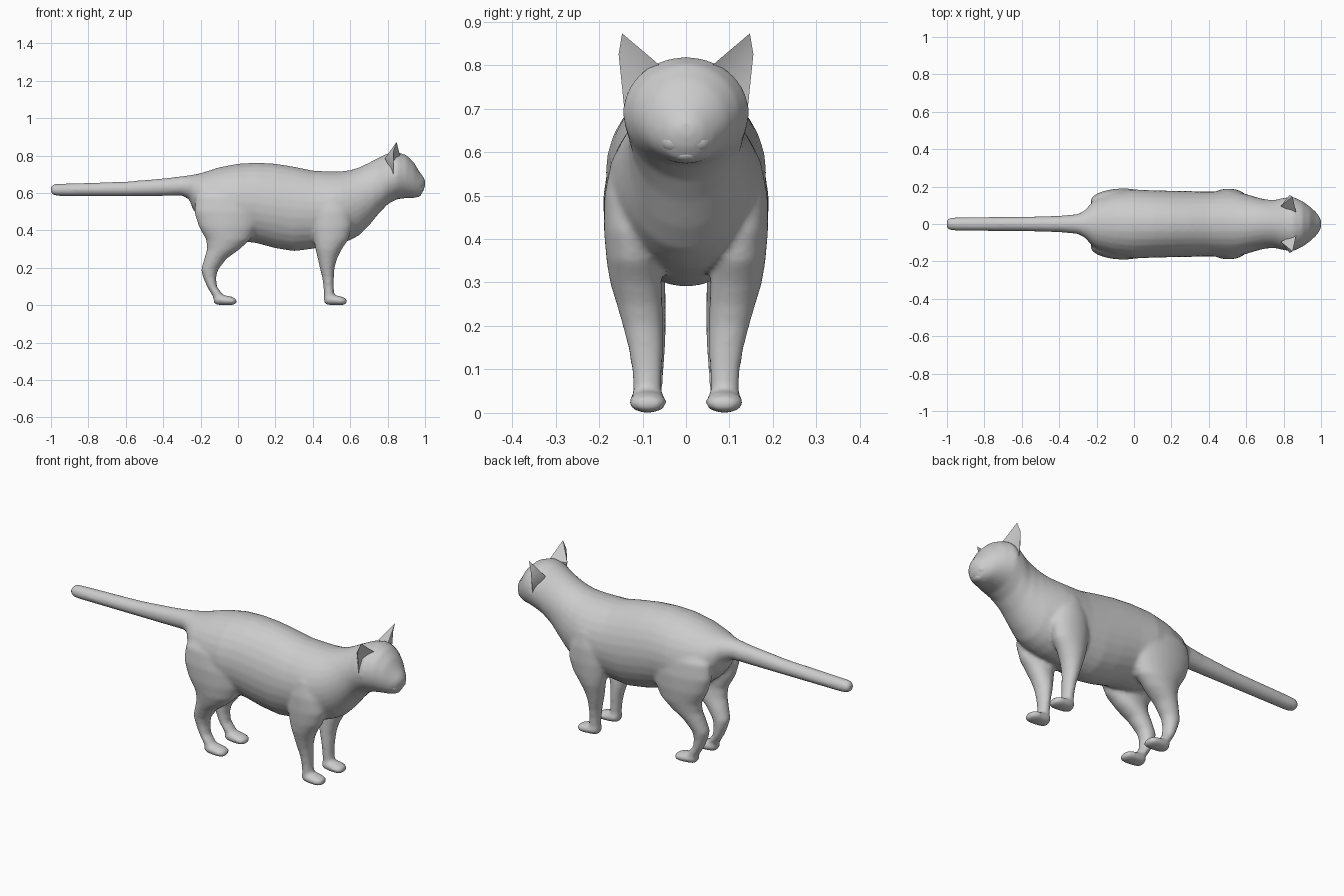
import bpy, bmesh, math
from mathutils import Vector

if "Cube" in bpy.data.objects:
    bpy.data.objects.remove(bpy.data.objects["Cube"])

N = 28  # points per cross-section


def loft(bm, rings):
    """Skin a closed tube through rings of points and cap both ends."""
    loops = [[bm.verts.new(p) for p in ring] for ring in rings]
    faces = []
    for a, b in zip(loops, loops[1:]):
        for i in range(N):
            j = (i + 1) % N
            faces.append(bm.faces.new((a[i], a[j], b[j], b[i])))
    faces.append(bm.faces.new(loops[0][::-1]))
    faces.append(bm.faces.new(loops[-1]))
    bmesh.ops.recalc_face_normals(bm, faces=faces)


def circle():
    return [(math.cos(2 * math.pi * i / N), math.sin(2 * math.pi * i / N)) for i in range(N)]


def ring_x(x, top, bottom, half_w, y=0.0):
    zc, h = (top + bottom) / 2, (top - bottom) / 2
    return [(x, y + half_w * c, zc + h * s) for c, s in circle()]


def ring_z(z, x0, x1, y0, y1, side):
    return [((x0 + x1) / 2 + (x1 - x0) / 2 * c,
             side * ((y0 + y1) / 2 + (y1 - y0) / 2 * s), z) for c, s in circle()]


def make_object(name, bm):
    mesh = bpy.data.meshes.new(name)
    bm.to_mesh(mesh)
    bm.free()
    ob = bpy.data.objects.new(name, mesh)
    bpy.context.collection.objects.link(ob)
    return ob


def smooth(ob, angle):
    bpy.ops.object.select_all(action='DESELECT')
    ob.select_set(True)
    bpy.context.view_layer.objects.active = ob
    bpy.ops.object.shade_smooth_by_angle(angle=math.radians(angle))


# tail, trunk, neck and head: x, top, bottom, half width
trunk = [
    (-1.0, .635, .598, .02), (-.985, .648, .587, .033), (-.95, .65, .584, .036),
    (-.6, .661, .584, .038), (-.4, .678, .585, .044), (-.3, .69, .587, .053),
    (-.26, .695, .565, .075), (-.24, .698, .51, .10), (-.2, .706, .46, .135),
    (-.1, .738, .38, .172), (0, .757, .345, .185), (.1, .763, .332, .18),
    (.2, .757, .305, .178), (.3, .741, .289, .176), (.4, .72, .302, .174),
    (.5, .715, .32, .178), (.55, .716, .33, .174), (.6, .722, .348, .16),
    (.65, .738, .375, .145), (.7, .762, .425, .132), (.75, .788, .487, .128),
    (.8, .812, .54, .14), (.85, .82, .567, .146), (.9, .803, .573, .122),
    (.94, .765, .573, .094), (.97, .715, .58, .066), (.99, .688, .608, .043),
    (1.0, .668, .635, .02)]

# legs: z, back x, front x, inner y, outer y
front_leg = [
    (.02, .465, .515, .06, .12), (.05, .46, .515, .056, .122), (.1, .457, .512, .054, .125),
    (.15, .45, .513, .053, .133), (.2, .437, .516, .053, .146), (.25, .426, .53, .054, .16),
    (.3, .414, .555, .056, .175), (.35, .405, .59, .06, .183), (.42, .40, .61, .07, .189),
    (.5, .41, .6, .08, .188), (.58, .44, .57, .08, .172), (.63, .47, .54, .09, .14)]
hind_leg = [
    (.02, -.11, -.05, .06, .12), (.05, -.137, -.075, .055, .122), (.1, -.166, -.113, .05, .122),
    (.15, -.187, -.117, .047, .125), (.19, -.198, -.106, .046, .132), (.25, -.18, -.06, .046, .15),
    (.3, -.166, .01, .047, .167), (.35, -.17, .065, .05, .18), (.42, -.21, .10, .05, .189),
    (.5, -.235, .12, .05, .19), (.58, -.225, .09, .06, .178), (.65, -.15, .03, .07, .14)]

# paws: offset from heel, top, bottom, half width
paw = [(0, .05, .012, .022), (.015, .06, .002, .036), (.05, .055, 0, .042),
       (.09, .048, 0, .044), (.112, .04, .003, .036), (.122, .032, .01, .02)]

bm = bmesh.new()
loft(bm, [ring_x(*r) for r in trunk])
for side in (-1, 1):
    for leg, heel in ((front_leg, .46), (hind_leg, -.13)):
        loft(bm, [ring_z(*r, side) for r in leg])
        loft(bm, [ring_x(heel + d, t, b, w, side * .088) for d, t, b, w in paw])
body = make_object("cat_body", bm)

# blend the overlapping volumes into one smooth skin
rem = body.modifiers.new("Blend", 'REMESH')
rem.mode = 'VOXEL'
rem.voxel_size = .009
rem.use_smooth_shade = True
sm = body.modifiers.new("Soften", 'SMOOTH')
sm.factor = .5
sm.iterations = 8

# ears: hollow-fronted pyramids
inner, outer, rim, tip, back, hollow, root = range(7)
ear_pts = [(.868, .055, .795), (.83, .142, .70), (.832, .155, .825), (.848, .147, .873),
           (.785, .095, .785), (.832, .115, .785), (.82, .09, .72)]
ear_faces = [(inner, hollow, tip), (hollow, rim, tip), (hollow, outer, rim),
             (inner, tip, back), (tip, rim, back), (rim, outer, back),
             (inner, root, hollow), (root, outer, hollow), (inner, back, root), (back, outer, root)]
for side, label in ((-1, "right"), (1, "left")):
    bm = bmesh.new()
    vs = [bm.verts.new((x, side * y, z)) for x, y, z in ear_pts]
    for f in ear_faces:
        bm.faces.new([vs[i] for i in f])
    bmesh.ops.recalc_face_normals(bm, faces=bm.faces[:])
    smooth(make_object(label + "_ear", bm), 50)


def ball(name, loc, size):
    bm = bmesh.new()
    bmesh.ops.create_uvsphere(bm, u_segments=16, v_segments=10, radius=1)
    bmesh.ops.scale(bm, vec=Vector(size), verts=bm.verts)
    bmesh.ops.translate(bm, vec=Vector(loc), verts=bm.verts)
    smooth(make_object(name, bm), 60)


# eyes, whisker pads, nose and chin
for side, label in ((-1, "right"), (1, "left")):
    ball(label + "_eye", (.928, side * .06, .704), (.018, .021, .018))
    ball(label + "_whisker_pad", (.958, side * .026, .625), (.032, .034, .028))
ball("nose", (.983, 0, .662), (.017, .018, .013))
ball("chin", (.95, 0, .595), (.03, .034, .018))
